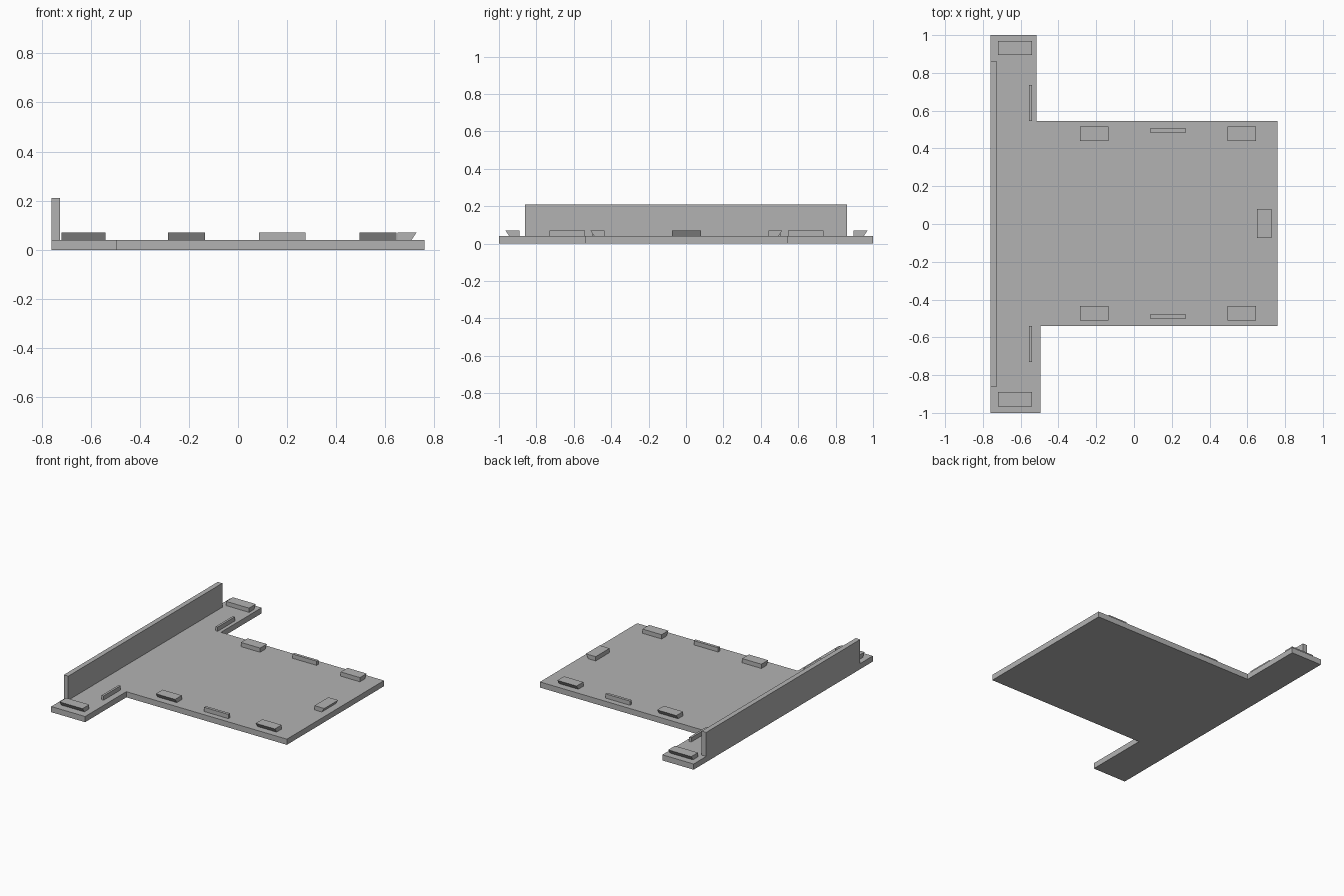
import bpy
import bmesh
from mathutils import Vector

cube = bpy.data.objects.get("Cube")
if cube:
    bpy.data.objects.remove(cube, do_unlink=True)

grey = bpy.data.materials.new("plain grey")
grey.use_nodes = True
colour = (0.45, 0.45, 0.45, 1)
grey.diffuse_color = colour
grey.node_tree.nodes["Principled BSDF"].inputs["Base Color"].default_value = colour

BASE_TOP, CLIP_TOP, WALL_TOP = 0.04, 0.07, 0.21


def extrude(name, points, direction):
    """Extrude a flat outline along a direction into a solid."""
    bm = bmesh.new()
    face = bm.faces.new([bm.verts.new(p) for p in points])
    result = bmesh.ops.extrude_face_region(bm, geom=[face])
    verts = [g for g in result["geom"] if isinstance(g, bmesh.types.BMVert)]
    bmesh.ops.translate(bm, verts=verts, vec=Vector(direction))
    bmesh.ops.recalc_face_normals(bm, faces=bm.faces)
    mesh = bpy.data.meshes.new(name)
    bm.to_mesh(mesh)
    bm.free()
    mesh.materials.append(grey)
    obj = bpy.data.objects.new(name, mesh)
    bpy.context.collection.objects.link(obj)
    return obj


def box(name, x0, x1, y0, y1, z0, z1):
    outline = [(x0, y0, z0), (x1, y0, z0), (x1, y1, z0), (x0, y1, z0)]
    return extrude(name, outline, (0, 0, z1 - z0))


def clip_profile(inner, outer, side):
    """Clip section whose outer face leans outward; pairs of (offset, z)."""
    return [(side * inner, BASE_TOP), (side * (outer - 0.02), BASE_TOP),
            (side * outer, CLIP_TOP), (side * inner, CLIP_TOP)]


# T-shaped base plate
outline = [(-0.76, -1), (-0.495, -1), (-0.495, -0.54), (0.76, -0.54),
           (0.76, 0.545), (-0.515, 0.545), (-0.515, 1), (-0.76, 1)]
extrude("base_plate", [(x, y, 0) for x, y in outline], (0, 0, BASE_TOP))

# Upright wall along the wide edge
box("upright_wall", -0.76, -0.725, -0.86, 0.86, BASE_TOP, WALL_TOP)

# Clips and ribs on both long sides
for side, label, shift in ((-1, "front", -0.005), (1, "back", 0)):
    clips = (("arm", -0.72, -0.54, 0.895, 0.97),
             ("inner", -0.285, -0.135, 0.44, 0.515),
             ("outer", 0.495, 0.645, 0.44, 0.515))
    for part, x0, x1, inner, outer in clips:
        profile = clip_profile(inner + shift, outer + shift, side)
        extrude(f"{label}_{part}_clip", [(x0, y, z) for y, z in profile],
                (x1 - x0, 0, 0))
    ys = sorted((side * (0.485 + shift), side * (0.505 + shift)))
    box(f"{label}_edge_rib", 0.085, 0.275, *ys, BASE_TOP, CLIP_TOP)
    ys = sorted((side * (0.545 + shift), side * (0.735 + shift)))
    box(f"{label}_arm_rib", -0.556, -0.54, *ys, BASE_TOP, CLIP_TOP)

# Clip at the far end
profile = clip_profile(0.65, 0.727, 1)
extrude("end_clip", [(x, -0.075, z) for x, z in profile], (0, 0.155, 0))
